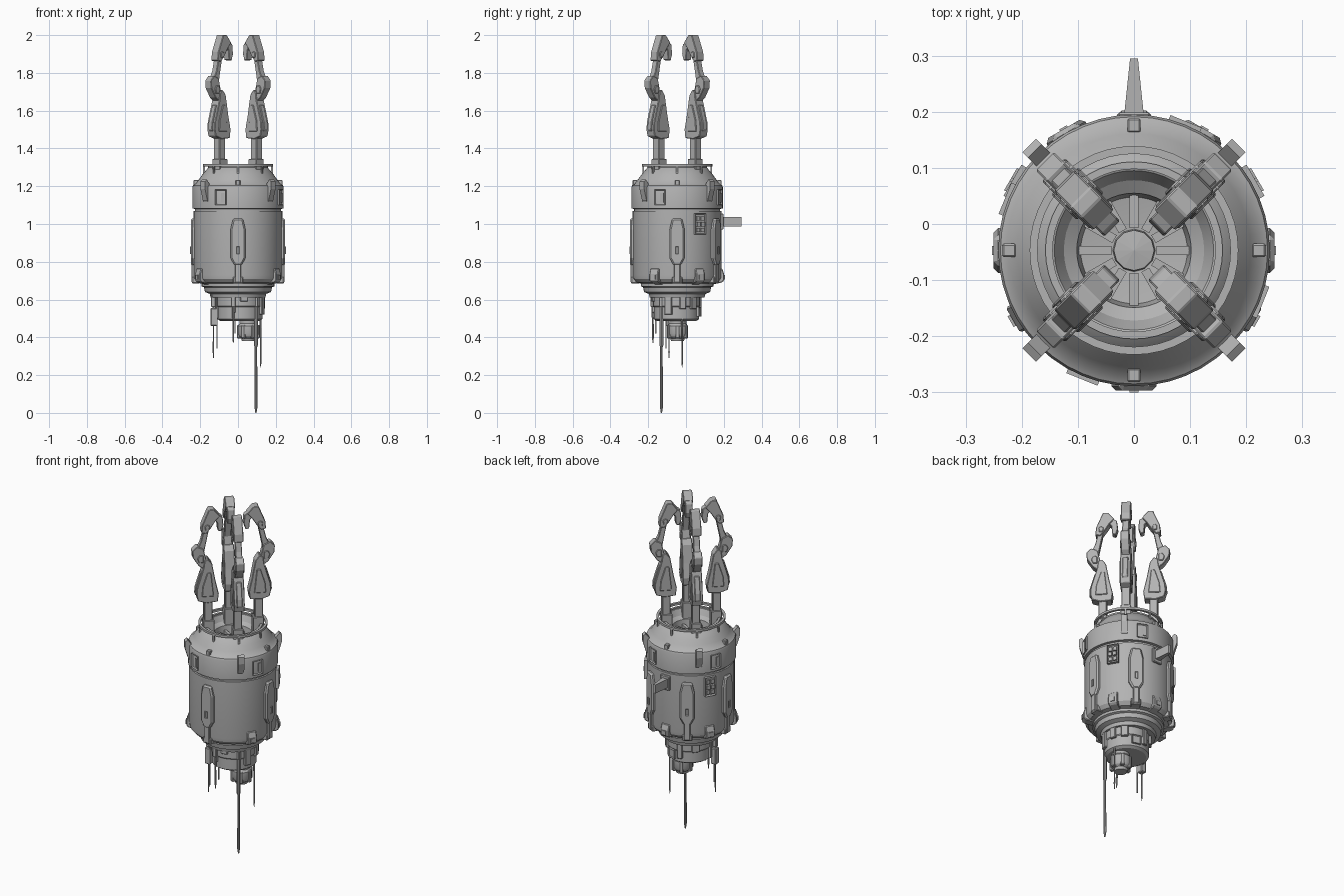
import bpy, bmesh, math
from mathutils import Matrix, Vector

cube = bpy.data.objects.get("Cube")
if cube:
    bpy.data.objects.remove(cube, do_unlink=True)

AXIS = Vector((0, -0.047, 0))
GREY = (0.45, 0.45, 0.45, 1)
mat = bpy.data.materials.new("hull_grey")
mat.use_nodes = True
mat.diffuse_color = GREY
bsdf = next(n for n in mat.node_tree.nodes if n.type == 'BSDF_PRINCIPLED')
bsdf.inputs["Base Color"].default_value = GREY
bsdf.inputs["Roughness"].default_value = 0.7


def radial(az, origin=AXIS):
    """Local x points outward at the azimuth, y is sideways, z is up."""
    return Matrix.Translation(origin) @ Matrix.Rotation(math.radians(az), 4, 'Z')


def finish(bm, name, matrix=None, bevel=0, smooth=False):
    bmesh.ops.recalc_face_normals(bm, faces=bm.faces)
    mesh = bpy.data.meshes.new(name)
    bm.to_mesh(mesh)
    bm.free()
    mesh.materials.append(mat)
    obj = bpy.data.objects.new(name, mesh)
    bpy.context.collection.objects.link(obj)
    if matrix:
        obj.matrix_world = matrix
    if bevel:
        mod = obj.modifiers.new("bevel", 'BEVEL')
        mod.width = bevel
        mod.segments = 1
    if smooth:
        bpy.ops.object.select_all(action='DESELECT')
        obj.select_set(True)
        bpy.context.view_layer.objects.active = obj
        bpy.ops.object.shade_smooth_by_angle(angle=math.radians(28))
    return obj


def lathe(name, profile, origin=AXIS, steps=48, closed=False, smooth=True):
    bm = bmesh.new()
    verts = [bm.verts.new((r, 0, z)) for r, z in profile]
    edges = [bm.edges.new(p) for p in zip(verts, verts[1:])]
    if closed:
        edges.append(bm.edges.new((verts[-1], verts[0])))
    bmesh.ops.spin(bm, geom=verts + edges, axis=(0, 0, 1), cent=(0, 0, 0),
                   angle=math.tau, steps=steps)
    bmesh.ops.remove_doubles(bm, verts=bm.verts, dist=1e-5)
    return finish(bm, name, Matrix.Translation(origin), smooth=smooth)


def prism(name, outline, matrix, start, end, plane, bevel=0):
    """Extrude an outline along the axis missing from its plane."""
    place = {'xz': lambda a, b, d: (a, d, b),
             'yz': lambda a, b, d: (d, a, b),
             'xy': lambda a, b, d: (a, b, d)}[plane]
    bm = bmesh.new()
    face = bm.faces.new([bm.verts.new(place(a, b, start)) for a, b in outline])
    new = bmesh.ops.extrude_face_region(bm, geom=[face])["geom"]
    shift = Vector(place(0, 0, end - start))
    bmesh.ops.translate(bm, vec=shift, verts=[v for v in new if isinstance(v, bmesh.types.BMVert)])
    return finish(bm, name, matrix, bevel)


def box(name, matrix, r0, r1, width, z0, z1, bevel=0, y=0):
    w = width / 2
    rect = [(y - w, z0), (y + w, z0), (y + w, z1), (y - w, z1)]
    return prism(name, rect, matrix, r0, r1, 'yz', bevel)


def framed_panel(name, matrix, r0, r1, width, z0, z1, border, depth):
    """Box whose outer face is inset and sunk."""
    obj = box(name, matrix, r0, r1, width, z0, z1)
    bm = bmesh.new()
    bm.from_mesh(obj.data)
    front = max(bm.faces, key=lambda f: f.calc_center_median().x)
    bmesh.ops.inset_region(bm, faces=[front], thickness=border)
    bmesh.ops.translate(bm, vec=(-depth, 0, 0), verts=front.verts)
    bm.to_mesh(obj.data)
    bm.free()


# Main hull with shoulder and funnel mouth
lathe("hull", [(0, .61), (.145, .61), (.15, .63), (.175, .64), (.18, .665), (.192, .67),
               (.192, .685), (.215, .69), (.232, .71), (.235, .73), (.235, 1.068),
               (.228, 1.07), (.228, 1.08), (.242, 1.082), (.242, 1.195), (.238, 1.205),
               (.225, 1.212), (.208, 1.235), (.19, 1.26), (.158, 1.298), (.15, 1.302),
               (.142, 1.298), (.125, 1.265), (.102, 1.25), (.095, 1.2), (.04, 1.19), (0, 1.19)])

# Thin guard ring on posts
lathe("guard_ring", [(.172, 1.305), (.186, 1.305), (.186, 1.318), (.172, 1.318)], closed=True)
for az in range(0, 360, 45):
    box("ring_post", radial(az), .176, .184, .01, 1.23, 1.31)
lathe("mouth_ring", [(.145, 1.295), (.158, 1.295), (.158, 1.307), (.145, 1.307)], closed=True)
for az in range(0, 360, 30):
    box("mouth_spoke", radial(az), .04, .1, .016, 1.19, 1.225)
lathe("mouth_hub", [(0, 1.19), (.038, 1.19), (.036, 1.215), (0, 1.22)], steps=12, smooth=False)

# Shoulder tabs and corner brackets
for az in range(0, 360, 90):
    box("shoulder_tab", radial(az), .21, .235, .024, 1.2, 1.232, .003)
    prism("corner_bracket", [(.23, 1.11), (.246, 1.125), (.264, 1.185), (.264, 1.225),
                             (.25, 1.235), (.225, 1.205)], radial(az + 45), -.017, .017, 'xz')

# Band windows
for az in (68, 158, 248, 338):
    framed_panel("band_window", radial(az), .22, .248, .06, 1.1, 1.182, .007, .008)
    box("window_latch", radial(az), .23, .246, .018, 1.115, 1.165, 0, .012)

# Vertical pods with a lower leg and a slot plate
POD = [(-.018, .78), (.018, .78), (.04, .82), (.04, .97), (.026, 1.03), (-.026, 1.03),
       (-.04, .97), (-.04, .82)]
for az in (0, 60, 120, 180, 270):
    m = radial(az)
    prism("side_pod", POD, m, .21, .25, 'yz', .008)
    box("pod_leg", m, .21, .247, .034, .69, .8, .004)
    box("pod_foot", m, .2, .243, .055, .685, .72, .004)
    framed_panel("pod_slot", m, .245, .253, .016, .84, .88, .004, .003)

# Hinged clamps at the hull's lower edge
for az in (30, 90, 150, 210, 330):
    m = radial(az)
    prism("lower_clamp", [(.19, .68), (.235, .69), (.249, .7), (.249, .735), (.238, .765),
                          (.21, .765)], m, -.026, .026, 'xz', .004)
    box("clamp_bolt", m, .24, .254, .022, .705, .73)

# Side equipment panels
for az in (30, 150):
    m = radial(az)
    framed_panel("equipment_panel", m, .22, .25, .064, .945, 1.055, .006, .01)
    for row in range(3):
        for side in (-1, 1):
            z = .958 + row * .03
            box("equipment_cell", m, .235, .25 + .004 * (row % 2), .02, z, z + .022, 0, side * .013)

# Rear fin
prism("rear_fin", [(-.019, .18), (.019, .18), (.007, .295), (-.007, .295)], Matrix(),
      .987, 1.038, 'xy')
box("fin_mount", radial(90), .22, .246, .06, .97, 1.055, .004)

# Neck under the hull
NECK = Vector((.01, -.05, 0))
lathe("neck", [(0, .487), (.105, .487), (.12, .497), (.12, .56), (.124, .565), (.124, .62), (0, .62)],
      NECK, 32)
for az, width, z0 in ((15, .035, .55), (45, .04, .55), (100, .03, .52), (140, .045, .56),
                      (190, .03, .5), (255, .016, .53), (280, .04, .59), (340, .04, .52)):
    box("neck_block", radial(az, NECK), .1, .133, width, z0, .635, .003)
framed_panel("neck_hatch", radial(75, NECK), .1, .131, .05, .51, .56, .006, .006)

# Thruster nub
NUB = Vector((.055, -.045, 0))
lathe("nub", [(0, .38), (.034, .38), (.038, .395), (.05, .405), (.056, .42), (.056, .46),
              (.047, .472), (.047, .5), (0, .5)], NUB, 24)
for az in range(0, 360, 60):
    box("nub_block", radial(az, NUB), .03, .061, .022, .395, .465, .004)

# Antennas: position, tip height, thickness
for x, y, tip, r in ((.095, -.13, 0, .008), (-.13, -.09, .29, .004),
                     (-.025, -.175, .37, .005), (.12, -.02, .24, .004)):
    spot = Vector((x, y, 0))
    knee = tip + (.58 - tip) * .6
    lathe("antenna", [(0, tip), (r * .4, tip), (r, tip + .03), (r * .8, knee), (r * 1.3, knee + .01),
                      (r * 1.3, .6), (0, .6)], spot, 8)
    box("antenna_mount", radial(0, spot), -.012, .012, .024, .56, .63, .003)
box("antenna_case", radial(0, Vector((-.128, -.088, 0))), -.017, .017, .035, .46, .555, .004)
box("short_antenna", radial(0, Vector((-.112, -.105, 0))), -.003, .003, .006, .34, .62)
box("short_antenna", radial(0, Vector((-.015, -.16, 0))), -.003, .003, .006, .42, .62)

# Four claw arms: outline (radius, height) and half width for every segment
ARM = {
    "arm_socket": ([(.105, 1.23), (.165, 1.23), (.165, 1.345), (.105, 1.345)], .028),
    "arm_stem": ([(.115, 1.3), (.16, 1.3), (.16, 1.47), (.115, 1.47)], .022),
    "arm_lower": ([(.15, 1.45), (.195, 1.465), (.203, 1.5), (.2, 1.54), (.165, 1.66), (.16, 1.7),
                   (.14, 1.71), (.118, 1.68), (.1, 1.58), (.082, 1.5), (.088, 1.455)], .029),
    "arm_elbow": ([(.15, 1.64), (.19, 1.67), (.222, 1.72), (.225, 1.76), (.2, 1.785), (.165, 1.77),
                   (.145, 1.69)], .023),
    "arm_upper": ([(.165, 1.72), (.205, 1.75), (.178, 1.81), (.157, 1.9), (.13, 1.9), (.15, 1.8)], .018),
    "claw": ([(.176, 1.865), (.172, 1.91), (.135, 2), (.108, 2), (.075, 1.96), (.1, 1.93),
              (.125, 1.89), (.15, 1.86)], .026),
    "claw_tip": ([(.1, 1.975), (.06, 1.95), (.055, 1.9), (.066, 1.865), (.085, 1.87), (.09, 1.92),
                  (.115, 1.95)], .02),
    "arm_spine": ([(.19, 1.48), (.21, 1.5), (.207, 1.54), (.18, 1.63), (.16, 1.63)], .015),
    "arm_side_plate": ([(.11, 1.49), (.175, 1.49), (.17, 1.55), (.145, 1.63), (.125, 1.63)], .034),
    "elbow_pin": ([(.165, 1.69), (.19, 1.69), (.198, 1.715), (.185, 1.735), (.165, 1.73)], .029),
    "knuckle_pin": ([(.135, 1.88), (.155, 1.88), (.158, 1.905), (.145, 1.915), (.13, 1.905)], .031),
}
for az in range(45, 360, 90):
    for name, (outline, half) in ARM.items():
        prism(name, outline, radial(az), -half, half, 'xz', .003)
